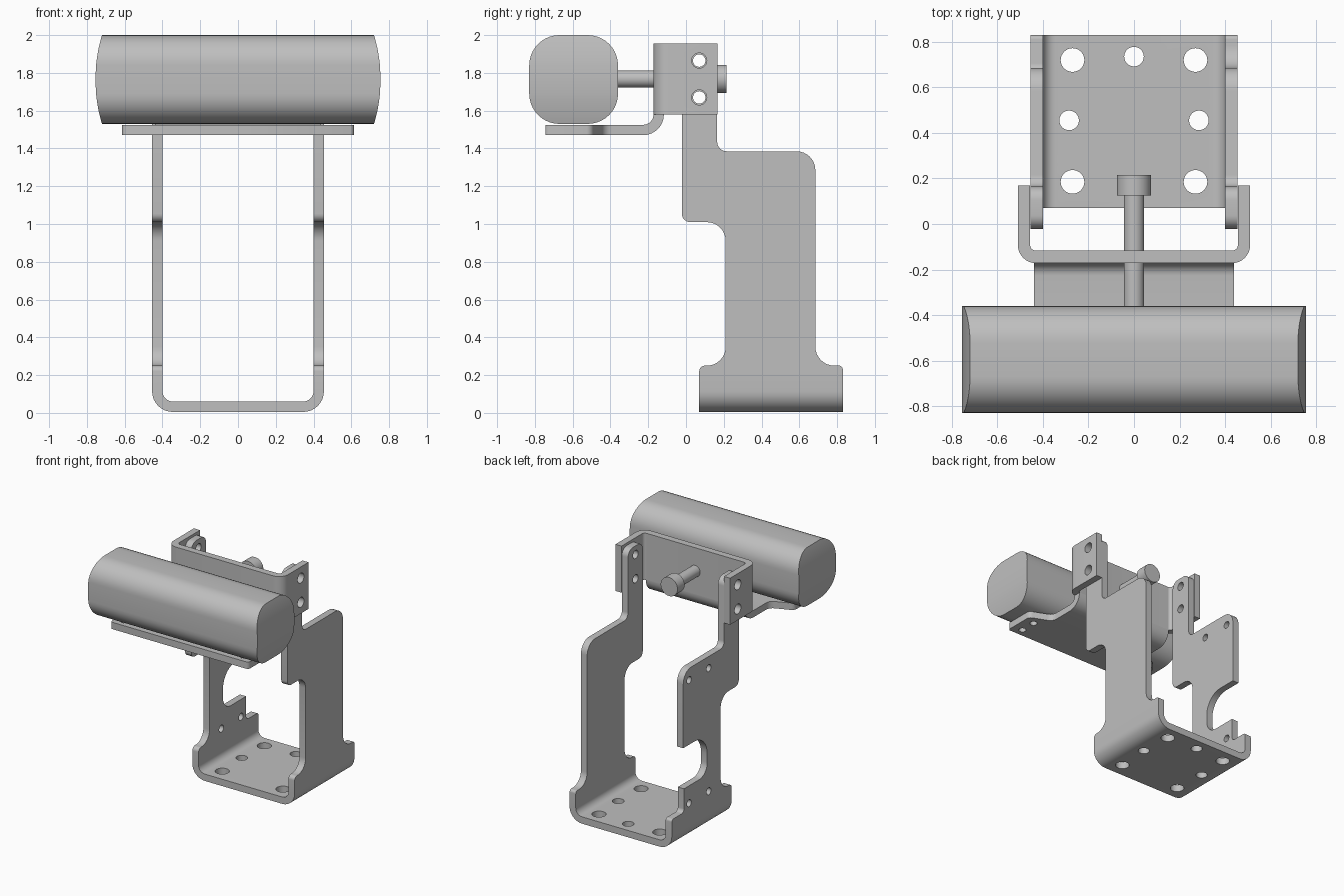
import bpy, bmesh, math
from mathutils import Vector

if "Cube" in bpy.data.objects:
    bpy.data.objects.remove(bpy.data.objects["Cube"])

grey = bpy.data.materials.new("satin_grey")
grey.diffuse_color = (0.52, 0.52, 0.52, 1)
grey.use_nodes = True
grey.node_tree.nodes["Principled BSDF"].inputs["Base Color"].default_value = grey.diffuse_color

PLACE = {'x': lambda a, b, t: (t, a, b),
         'y': lambda a, b, t: (a, t, b),
         'z': lambda a, b, t: (a, b, t)}


def finish(bm, name):
    bmesh.ops.recalc_face_normals(bm, faces=bm.faces)
    me = bpy.data.meshes.new(name)
    bm.to_mesh(me)
    bm.free()
    me.materials.append(grey)
    ob = bpy.data.objects.new(name, me)
    bpy.context.collection.objects.link(ob)
    return ob


def rounded(corners, n=8):
    """Polygon from (a, b, radius) corners, each corner filleted."""
    out = []
    for i, (a, b, r) in enumerate(corners):
        p = Vector((a, b))
        if r == 0:
            out.append(p)
            continue
        u = (Vector(corners[i - 1][:2]) - p).normalized()
        v = (Vector(corners[(i + 1) % len(corners)][:2]) - p).normalized()
        half = u.angle(v) / 2
        c = p + (u + v).normalized() * (r / math.sin(half))
        s = p + u * (r / math.tan(half)) - c
        e = p + v * (r / math.tan(half)) - c
        sweep = s.angle_signed(e)
        for k in range(n + 1):
            t = -sweep * k / n
            out.append(c + Vector((s.x * math.cos(t) - s.y * math.sin(t),
                                   s.x * math.sin(t) + s.y * math.cos(t))))
    return out


def prism(name, pts, axis, lo, hi):
    bm = bmesh.new()
    rows = [[bm.verts.new(PLACE[axis](p[0], p[1], t)) for p in pts] for t in (lo, hi)]
    bm.faces.new(rows[0])
    bm.faces.new(rows[1])
    for i in range(len(pts)):
        bm.faces.new((rows[0][i - 1], rows[0][i], rows[1][i], rows[1][i - 1]))
    return finish(bm, name)


def rod(name, a, b, r, axis, lo, hi, n=32):
    ring = [(a + r * math.cos(2 * math.pi * k / n), b + r * math.sin(2 * math.pi * k / n))
            for k in range(n)]
    return prism(name, ring, axis, lo, hi)


def cut(ob, cutters, op='DIFFERENCE'):
    for c in cutters:
        m = ob.modifiers.new("cut", 'BOOLEAN')
        m.object, m.operation, m.solver = c, op, 'EXACT'
    dg = bpy.context.evaluated_depsgraph_get()
    me = bpy.data.meshes.new_from_object(ob.evaluated_get(dg))
    ob.modifiers.clear()
    ob.data = me
    for c in cutters:
        bpy.data.objects.remove(c)


# main frame: bent U strip trimmed to the side outline
T = 0.055
frame = prism("main_frame", rounded([
    (-.455, 2, 0), (-.455, 0.005, .11), (.455, 0.005, .11), (.455, 2, 0),
    (.4, 2, 0), (.4, .06, .055), (-.4, .06, .055), (-.4, 2, 0)]), 'y', -.1, .9)
side = rounded([
    (.07, -.1, 0), (.07, .25, .03), (.21, .25, .1), (.21, 1.01, .1), (-.022, 1.01, .045),
    (-.022, 1.935, .06), (.165, 1.935, .06), (.165, 1.385, .05), (.685, 1.385, .1),
    (.685, .25, .1), (.83, .25, .02), (.83, -.1, 0)])
cut(frame, [prism("side_outline", side, 'x', -.6, .6)], 'INTERSECT')

# left wall slot and small holes, base plate holes
holes = [prism("slot", rounded([(.38, .44, .1), (.38, .77, .16), (.9, .77, 0), (.9, .44, 0)]),
               'x', -.6, -.3),
         prism("slot_step", rounded([(.675, .25, .03), (.675, .5, 0), (.9, .5, 0), (.9, .25, 0)]),
               'x', -.6, -.3)]
for y in (.36, .61):
    for z in (.30, 1.29):
        holes.append(rod("hole", y, z, .028, 'x', -.6, -.3))
for x, y, r in ((.27, .72, .052), (.285, .455, .043), (.27, .185, .052)):
    for s in (-1, 1):
        holes.append(rod("hole", s * x, y, r, 'z', -.1, .2))
holes.append(rod("hole", 0, .735, .043, 'z', -.1, .2))
for z in (1.67, 1.865):
    holes.append(rod("hole", .07, z, .033, 'x', -.7, .7))
cut(frame, holes)

# upper bracket: U strip around the arms
bracket = prism("upper_bracket", rounded([
    (-.51, .168, 0), (-.51, -.172, .08), (.51, -.172, .08), (.51, .168, 0),
    (.456, .168, 0), (.456, -.117, .025), (-.456, -.117, .025), (-.456, .168, 0)]),
    'z', 1.58, 1.955)
cut(bracket, [rod("hole", .07, z, .04, 'x', -.7, .7) for z in (1.67, 1.865)])

# shelf: bent tab below the bracket, widening toward the front
shelf = prism("shelf", rounded([
    (-.745, 1.47, 0), (-.117, 1.47, .11), (-.117, 1.585, 0), (-.172, 1.585, 0),
    (-.172, 1.525, .055), (-.745, 1.525, 0)]), 'x', -.7, .7)
cut(shelf, [prism("shelf_outline", rounded([
    (-.615, -.75, .03), (.615, -.75, .03), (.615, -.5, .04), (.44, -.43, .06), (.44, 0, 0),
    (-.44, 0, 0), (-.44, -.43, .06), (-.615, -.5, .04)]), 'z', 1.3, 1.7)], 'INTERSECT')
cut(shelf, [rod("hole", s * .53, y, .028, 'z', 1.3, 1.7) for s in (-1, 1) for y in (-.68, -.55)])

# adjusting screw
rod("screw_shaft", 0, 1.768, .045, 'y', -.4, .13)
rod("screw_head", 0, 1.768, .075, 'y', .125, .215)


# roller: rounded square bar with ends bowed by height
def roller(cy=-.595, cz=1.765, h=.235, r=.16, n=10):
    levels = [(-h + r - r * math.cos(k * math.pi / 2 / n),
               h - r + r * math.sin(k * math.pi / 2 / n)) for k in range(n + 1)]
    levels += [(0, h)] + [(-z, w) for z, w in reversed(levels)]
    R = .807
    bm = bmesh.new()
    grid = []
    for z, w in levels:
        ex = .755 - (R - math.sqrt(R * R - z * z))
        grid.append([bm.verts.new((sx * ex, cy + sy * w, cz + z))
                     for sx, sy in ((-1, -1), (1, -1), (1, 1), (-1, 1))])
    for lo, hi in zip(grid, grid[1:]):
        for i in range(4):
            bm.faces.new((lo[i - 1], lo[i], hi[i], hi[i - 1]))
    bm.faces.new(grid[0])
    bm.faces.new(grid[-1])
    return finish(bm, "roller")


roller()

# smooth bends, crisp edges
for ob in bpy.context.scene.objects:
    ob.select_set(True)
    bpy.context.view_layer.objects.active = ob
bpy.ops.object.shade_smooth_by_angle(angle=math.radians(30))
